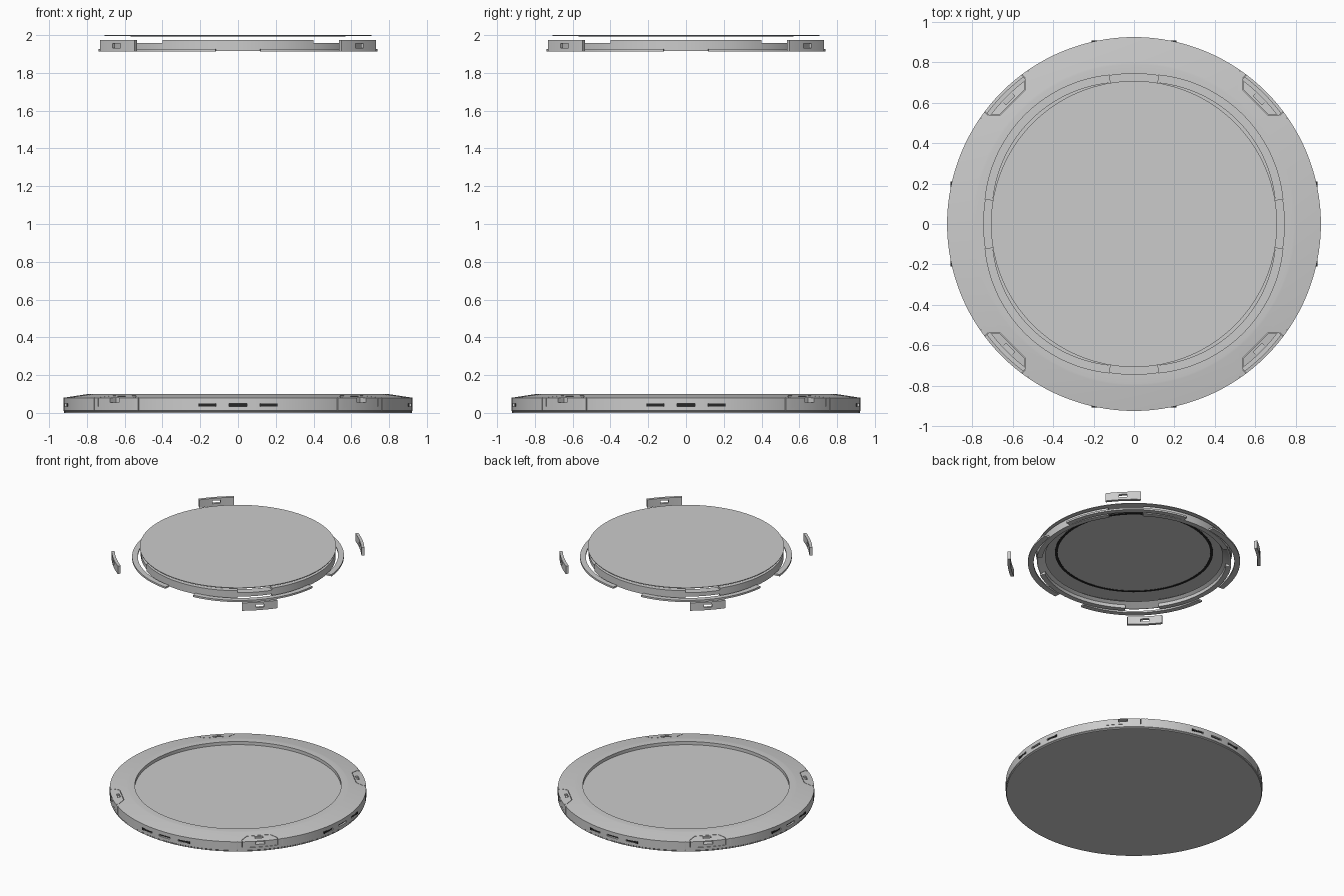
import bpy, bmesh, math
from mathutils import Matrix

if "Cube" in bpy.data.objects:
    bpy.data.objects.remove(bpy.data.objects["Cube"])

SEG = 128


def shade(ob):
    bpy.ops.object.select_all(action='DESELECT')
    ob.select_set(True)
    bpy.context.view_layer.objects.active = ob
    bpy.ops.object.shade_smooth_by_angle(angle=math.radians(30))


def finish(bm, name, smooth=True):
    bmesh.ops.recalc_face_normals(bm, faces=bm.faces)
    me = bpy.data.meshes.new(name)
    bm.to_mesh(me)
    bm.free()
    ob = bpy.data.objects.new(name, me)
    bpy.context.collection.objects.link(ob)
    if smooth:
        shade(ob)
    return ob


def lathe(name, profile):
    """Solid of revolution from an (r, z) profile."""
    bm = bmesh.new()
    vs = [bm.verts.new((r, 0, z)) for r, z in profile]
    es = [bm.edges.new(p) for p in zip(vs, vs[1:])]
    bmesh.ops.spin(bm, geom=vs + es, cent=(0, 0, 0), axis=(0, 0, 1),
                   angle=2 * math.pi, steps=SEG, use_duplicate=False)
    bmesh.ops.remove_doubles(bm, verts=bm.verts, dist=1e-5)
    return finish(bm, name)


def prism_into(bm, outline, z0, z1, rot=0.0):
    vs = [bm.verts.new((x, y, z0)) for x, y in outline]
    f = bm.faces.new(vs)
    new = bmesh.ops.extrude_face_region(bm, geom=[f])['geom']
    top = [v for v in new if isinstance(v, bmesh.types.BMVert)]
    bmesh.ops.translate(bm, verts=top, vec=(0, 0, z1 - z0))
    bmesh.ops.rotate(bm, verts=vs + top, cent=(0, 0, 0),
                     matrix=Matrix.Rotation(rot, 3, 'Z'))


def rect(x0, x1, half, c=0.0):
    return [(x0, c - half), (x1, c - half), (x1, c + half), (x0, c + half)]


def arc_outline(ri, ro, a0, a1, n=28, cx=0.0):
    ang = [math.radians(a0 + (a1 - a0) * i / n) for i in range(n + 1)]
    return ([(cx + ro * math.cos(a), ro * math.sin(a)) for a in ang] +
            [(cx + ri * math.cos(a), ri * math.sin(a)) for a in reversed(ang)])


def boolean(ob, cutter, op='DIFFERENCE'):
    m = ob.modifiers.new('cut', 'BOOLEAN')
    m.operation, m.object, m.solver = op, cutter, 'EXACT'
    bpy.context.view_layer.objects.active = ob
    bpy.ops.object.modifier_apply(modifier=m.name)
    bpy.data.objects.remove(cutter)


def around(name, shapes, offset, smooth=True):
    """Four copies about z of prisms (outline, z0, z1)."""
    bm = bmesh.new()
    for k in range(4):
        for outline, z0, z1 in shapes:
            prism_into(bm, outline, z0, z1, math.radians(offset + 90 * k))
    return finish(bm, name, smooth)


def copy(ob, name):
    c = ob.copy()
    c.data = ob.data.copy()
    c.name = name
    bpy.context.collection.objects.link(c)
    return c


dark = bpy.data.materials.new('dark_vent')
dark.diffuse_color = (0.02, 0.02, 0.02, 1)
dark.use_nodes = True
dark.node_tree.nodes["Principled BSDF"].inputs["Base Color"].default_value = dark.diffuse_color

# base pad
base = lathe('base_pad', [(0, 0), (0.92, 0), (0.92, 0.008), (0.925, 0.012), (0.925, 0.08),
                          (0.80, 0.099), (0.79, 0.10), (0.744, 0.10), (0.744, 0.075),
                          (0, 0.075)])

# corner clips: cut from the rim shape so their outer faces follow it
clip = around('corner_clips', [([(0.852, -0.085), (0.895, -0.128), (0.97, -0.128),
                                 (0.97, 0.128), (0.895, 0.128), (0.852, 0.085)],
                                0.035, 0.2)], 45, False)
boolean(clip, copy(base, 'rim_shape'), 'INTERSECT')
boolean(clip, around('clip_windows', [(rect(0.88, 1.0, 0.033), 0.055, 0.08),
                                      (rect(0.865, 0.885, 0.03), 0.075, 0.2)], 45, False))

# vent slots, corner seams and clip pockets in the rim
centres = (-0.163, 0, 0.163)
boolean(base, around('slot_cutters', [(rect(0.885, 1.0, 0.047, c), 0.035, 0.05)
                                      for c in centres], 0, False))
boolean(base, around('seam_cutters', [(rect(0.905, 1.0, 0.002, c), 0.012, 0.2)
                                      for c in (-0.165, 0.165)], 45, False))
pocket = [(0.849, -0.087), (0.893, -0.131), (0.97, -0.131),
          (0.97, 0.131), (0.893, 0.131), (0.849, 0.087)]
boolean(base, around('pocket_cutters', [(pocket, 0.033, 0.2)], 45, False))
shade(base)
shade(clip)

# dark vents filling the slots
vents = around('vents', [(rect(0.88, 0.909, 0.047, c), 0.035, 0.05) for c in centres], 0, False)
vents.data.materials.append(dark)

# floating rim plates with a window through each
plates = around('floating_rim_plates', [(arc_outline(0.89, 0.912, -8.1, 8.1, 12),
                                         1.912, 1.975)], 45, False)
boolean(plates, around('plate_windows', [(rect(0.8, 1.0, 0.03), 1.932, 1.956)], 45, False))
shade(plates)

# floating outer arcs, pushed out along the diagonals
around('floating_outer_arcs', [(arc_outline(0.647, 0.688, -39.5, 39.5, cx=0.077),
                                1.912, 1.926)], 45)

# floating inner ring with a sloped underside and a raised arc on each side
lathe('floating_inner_ring', [(0.69, 1.926), (0.70, 1.926), (0.70, 1.957),
                              (0.64, 1.957), (0.69, 1.926)])
around('floating_side_arcs', [(arc_outline(0.665, 0.704, -34.6, 34.6), 1.915, 1.975)], 0)

# floating top disc and the dark band beneath it
lathe('floating_disc', [(0, 1.995), (0.708, 1.995), (0.708, 2.0), (0, 2.0)])
band = lathe('disc_band', [(0.55, 1.993), (0.57, 1.993), (0.57, 1.996),
                           (0.55, 1.996), (0.55, 1.993)])
band.data.materials.append(dark)
